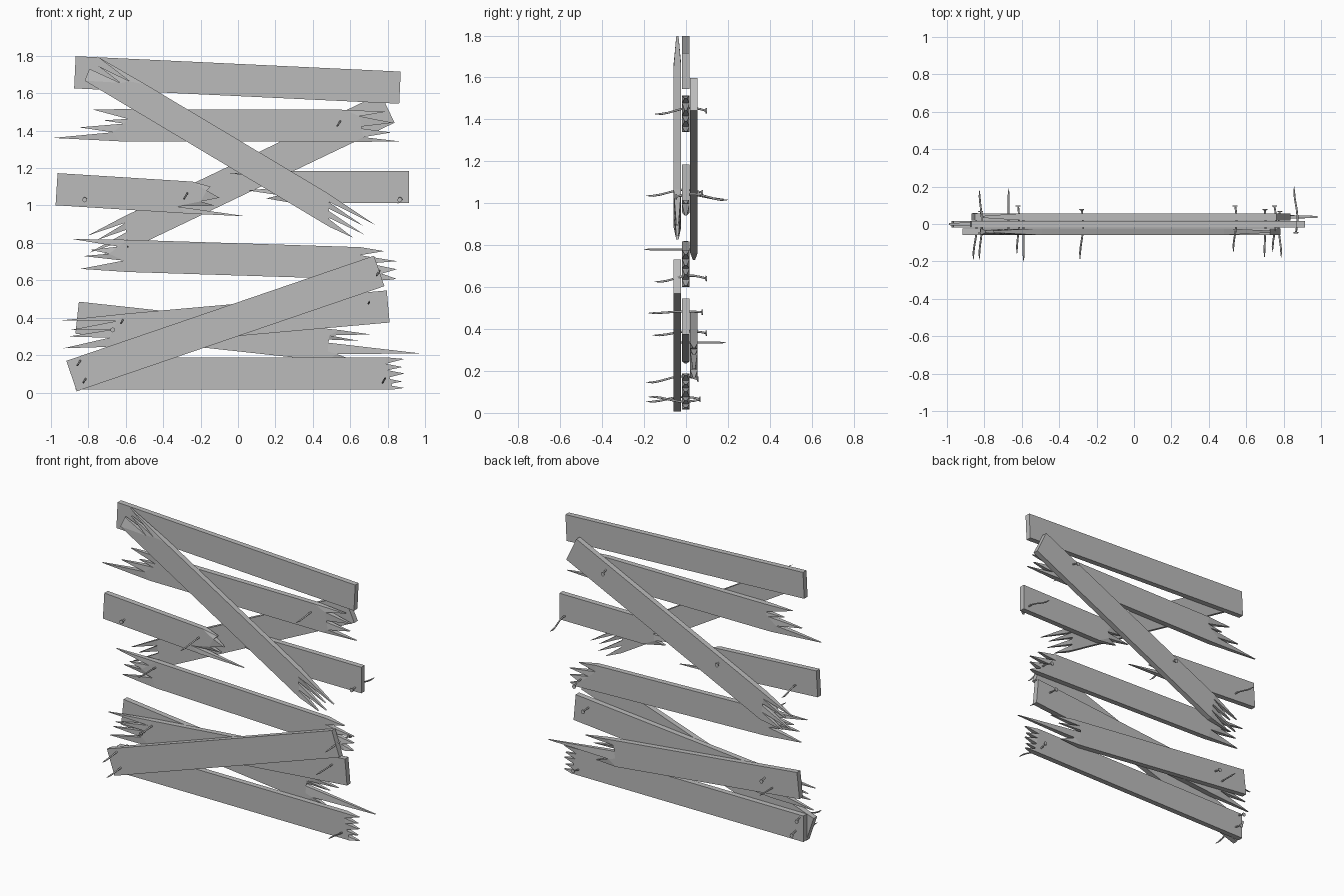
import bpy, bmesh, math
from mathutils import Vector

default = bpy.data.objects.get("Cube")
if default:
    bpy.data.objects.remove(default, do_unlink=True)

grey = bpy.data.materials.new("weathered_grey")
grey.use_nodes = True
colour = (0.5, 0.5, 0.5, 1)
grey.diffuse_color = colour
grey.node_tree.nodes["Principled BSDF"].inputs["Base Color"].default_value = colour

# Depth of the three layers of boards
FRONT, MIDDLE, BACK = -0.041, -0.001, 0.038
HALF_THICK = 0.018
CLEAN = [(0, 0), (0, 1)]


def finish(bm, name):
    bmesh.ops.recalc_face_normals(bm, faces=bm.faces)
    mesh = bpy.data.meshes.new(name)
    bm.to_mesh(mesh)
    bm.free()
    mesh.materials.append(grey)
    obj = bpy.data.objects.new(name, mesh)
    bpy.context.scene.collection.objects.link(obj)
    return obj


def plank(name, start, end, layer, left=CLEAN, right=CLEAN, width=0.172):
    """Board from start to end (x, z). A broken end alternates valley and tip
    points, each given as (setback from the end, fraction down the width)."""
    a, b = Vector(start), Vector(end)
    along = (b - a).normalized()
    up = Vector((-along.y, along.x))
    bm = bmesh.new()

    def place(origin, direction, setback, frac, thick):
        p = origin + direction * setback + up * width * (0.5 - frac)
        return [bm.verts.new((p.x, layer + s * thick, p.y)) for s in (-1, 1)]

    outline, body, spikes = [], [], []
    for origin, direction, points in ((b, -along, right), (a, along, left[::-1])):
        row = []
        for i, (setback, frac) in enumerate(points):
            tip = len(points) > 2 and i % 2 == 1
            row.append(place(origin, direction, setback, frac,
                             HALF_THICK * (0.3 if tip else 1)))
        if len(points) > 2:
            body += row[::2]
            spikes += [row[i:i + 3] for i in range(0, len(row) - 2, 2)]
        else:
            body += row
        outline += row

    # Broad faces of the board and of each splinter
    for poly in [body] + spikes:
        for side in (0, 1):
            bm.faces.new([pair[side] for pair in poly])
    # Edge walls
    for p, q in zip(outline, outline[1:] + outline[:1]):
        bm.faces.new((p[0], q[0], q[1], p[1]))
    bmesh.ops.triangulate(bm, faces=[f for f in bm.faces if len(f.verts) > 4])
    return finish(bm, name)


def nail(name, x, z, head, tip, bend=0.0, sides=8):
    """Nail running along y, with a flat head and a wavy, pointed shaft."""
    bm = bmesh.new()
    s = 1 if tip > head else -1
    length = abs(tip - head)
    stations = [(0, 0.013), (0.006, 0.013), (0.007, 0.005)]
    stations += [(length * t / 8, 0.005) for t in range(1, 8)] + [(length, 0.001)]
    rings = []
    for d, r in stations:
        wave = bend * math.sin(d / length * math.tau * 0.8)
        rings.append([bm.verts.new((x + wave * 0.6 + r * math.cos(k * math.tau / sides),
                                    head + s * d,
                                    z + wave + r * math.sin(k * math.tau / sides)))
                      for k in range(sides)])
    for lo, hi in zip(rings, rings[1:]):
        for k in range(sides):
            n = (k + 1) % sides
            bm.faces.new((lo[k], lo[n], hi[n], hi[k]))
    bm.faces.new(rings[0])
    bm.faces.new(rings[-1])
    obj = finish(bm, name)
    for poly in obj.data.polygons:
        poly.use_smooth = len(poly.vertices) == 4 and abs(poly.normal.y) < 0.7


# Horizontal boards, top to bottom
plank("top_board", (-0.872, 1.712), (0.866, 1.63), MIDDLE)
plank("upper_board", (-0.99, 1.43), (0.87, 1.425), MIDDLE,
      left=[(.39, 0), (.21, .01), (.4, .3), (.27, .35), (.38, .45),
            (.14, .57), (.32, .72), (0, .9), (.36, 1)],
      right=[(.3, 0), (.08, .06), (.22, .2), (.04, .4), (.25, .55),
             (.05, .7), (.2, .85), (0, .98), (.25, 1)])
plank("centre_left_board", (-0.97, 1.087), (0.05, 1.023), MIDDLE,
      right=[(.3, 0), (.2, .12), (.22, .25), (.15, .45), (.25, .6),
             (.17, .7), (.38, .8), (0, .97), (.3, 1)])
plank("centre_right_board", (-0.05, 1.098), (0.915, 1.098), MIDDLE,
      left=[(.22, 0), (0, .08), (.28, .2), (.16, .35), (.3, .5),
            (.1, .6), (.27, .75), (.2, .85), (.35, 1)])
plank("lower_board", (-0.89, 0.74), (0.85, 0.685), MIDDLE,
      left=[(.3, 0), (0, .03), (.25, .22), (.1, .35), (.2, .45),
            (.06, .55), (.28, .65), (.05, .95), (.3, 1)],
      right=[(.2, 0), (.07, .1), (.2, .25), (0, .4), (.15, .5),
             (0, .65), (.08, .8), (0, .95), (.05, 1)])
plank("low_tilted_board", (-0.94, 0.305), (0.803, 0.46), MIDDLE,
      left=[(.35, 0), (0, .03), (.3, .2), (.05, .35), (.28, .45),
            (.03, .55), (.25, .7), (0, .9), (.3, 1)])
plank("bottom_board", (-0.87, 0.102), (0.89, 0.102), MIDDLE,
      right=[(.1, 0), (0, .05), (.1, .2), (.01, .3), (.09, .4), (0, .5),
             (.1, .65), (.01, .75), (.1, .85), (0, .95), (.06, 1)])

# Crossing boards in front and behind
plank("upper_front_brace", (-0.79, 1.737), (0.70, 0.847), FRONT, width=0.15,
      left=[(.3, 0), (0, .03), (.22, .2), (.03, .3), (.18, .42),
            (0, .55), (.01, 1)],
      right=[(.3, 0), (0, .1), (.28, .25), (.05, .35), (.34, .5),
             (.02, .6), (.25, .75), (.06, .9), (.2, 1)])
plank("lower_front_brace", (-0.89, 0.088), (0.755, 0.65), FRONT)
plank("upper_back_brace", (-0.80, 0.755), (0.80, 1.52), BACK,
      left=[(.25, 0), (.03, .05), (.25, .2), (.07, .3), (.3, .45),
            (0, .55), (.22, .7), (.05, .8), (.2, 1)])
plank("lower_back_brace", (-0.86, 0.40), (0.98, 0.20), BACK,
      left=CLEAN,
      right=[(.45, 0), (.28, .03), (.5, .2), (.34, .27), (.73, .42),
             (0, .45), (.45, .75), (.35, .9), (.5, 1)])

# Nails: x, z, head depth, tip depth, bend
nails = [
    (0.54, 1.44, 0.10, -0.15, 0.015), (0.865, 1.03, -0.05, 0.20, 0.015),
    (-0.82, 1.03, -0.05, 0.18, 0.01), (-0.28, 1.05, 0.08, -0.19, 0.015),
    (-0.59, 0.78, 0.05, -0.20, 0), (0.75, 0.64, 0.10, -0.15, 0.015),
    (0.70, 0.48, 0.08, -0.18, 0.004), (-0.62, 0.38, 0.10, -0.16, 0.01),
    (-0.67, 0.335, -0.06, 0.19, 0), (-0.85, 0.16, 0.06, -0.19, 0.015),
    (-0.82, 0.065, 0.07, -0.19, 0.012), (0.78, 0.065, 0.07, -0.18, -0.012),
]
for i, spec in enumerate(nails):
    nail(f"nail_{i + 1}", *spec)
